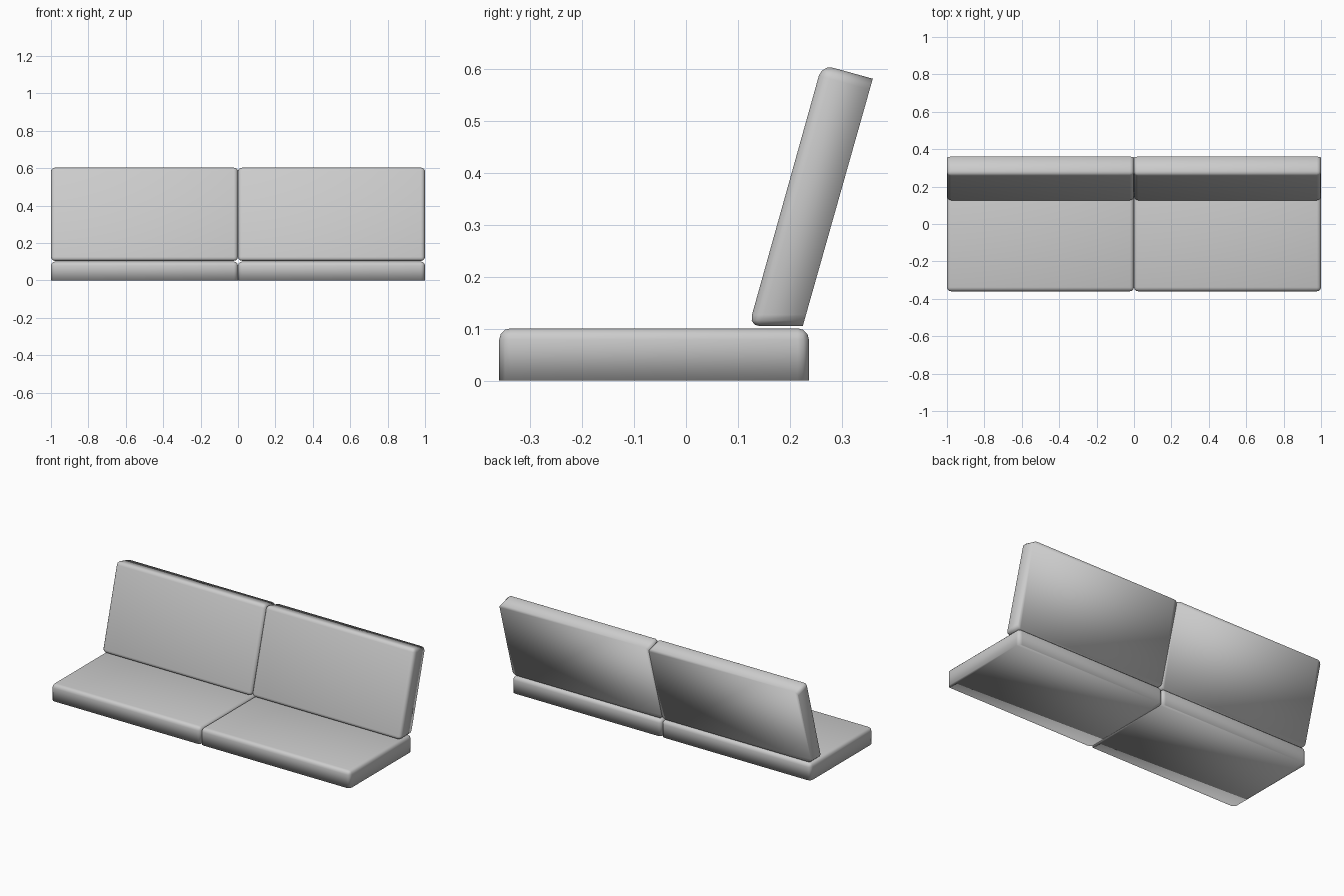
import bpy
import bmesh

cube = bpy.data.objects.get("Cube")
if cube:
    bpy.data.objects.remove(cube, do_unlink=True)

# Plain grey upholstery
GREY = (0.6, 0.6, 0.6, 1.0)
upholstery = bpy.data.materials.new("grey_upholstery")
upholstery.use_nodes = True
upholstery.diffuse_color = GREY
upholstery.node_tree.nodes["Principled BSDF"].inputs["Base Color"].default_value = GREY


def cushion(name, profile, x0, x1, radius=0.022):
    """Extrude a (y, z) profile along x; its first edge is the flat, sharp-rimmed base."""
    bm = bmesh.new()
    left = [bm.verts.new((x0, y, z)) for y, z in profile]
    right = [bm.verts.new((x1, y, z)) for y, z in profile]
    bm.faces.new(left)
    bm.faces.new(right)
    n = len(profile)
    sides = []
    for i in range(n):
        j = (i + 1) % n
        sides.append(bm.faces.new((left[i], left[j], right[j], right[i])))
    bmesh.ops.recalc_face_normals(bm, faces=bm.faces)

    # Round every edge except the rim of the base
    rim = set(sides[0].edges)
    rounded = [e for e in bm.edges if e not in rim]
    bmesh.ops.bevel(bm, geom=rounded, offset=radius, offset_type='OFFSET',
                    segments=3, profile=0.5, affect='EDGES', clamp_overlap=True)

    mesh = bpy.data.meshes.new(name)
    bm.to_mesh(mesh)
    bm.free()
    mesh.materials.append(upholstery)
    mesh.shade_smooth()
    obj = bpy.data.objects.new(name, mesh)
    bpy.context.collection.objects.link(obj)
    return obj


# Seat lies flat on its base; backrest leans back with its base to the rear
SEAT = [(-0.36, 0.0), (0.237, 0.0), (0.237, 0.101), (-0.36, 0.101)]
BACK = [(0.225, 0.105), (0.36, 0.582), (0.262, 0.609), (0.121, 0.105)]

for side, x0, x1 in (("right", -1.0, 0.0), ("left", 0.0, 1.0)):
    cushion(side + "_seat_cushion", SEAT, x0, x1)
    cushion(side + "_back_cushion", BACK, x0, x1)
